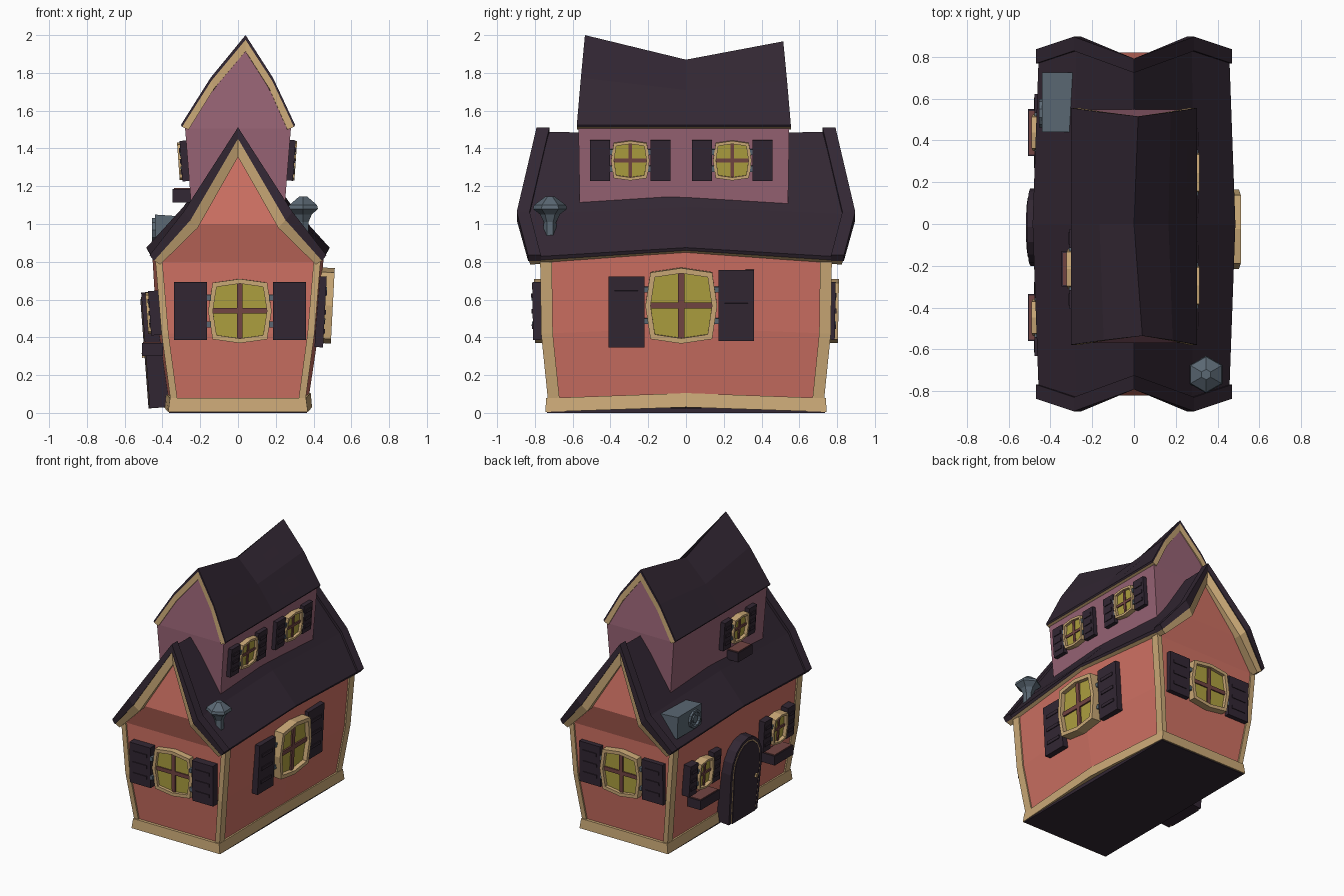
import bpy, bmesh, math
from mathutils import Matrix, Vector

if "Cube" in bpy.data.objects:
    bpy.data.objects.remove(bpy.data.objects["Cube"])

def material(name, rgb):
    m = bpy.data.materials.new(name)
    m.diffuse_color = (*rgb, 1)
    m.use_nodes = True
    m.node_tree.nodes["Principled BSDF"].inputs["Base Color"].default_value = m.diffuse_color
    return m

CORAL = material("coral wall", (0.62, 0.165, 0.125))
MAUVE = material("mauve wall", (0.31, 0.125, 0.175))
DARK = material("dark plum", (0.032, 0.02, 0.033))
GOLD = material("tan trim", (0.60, 0.40, 0.185))
GLASS = material("yellow glass", (0.42, 0.35, 0.05))
BROWN = material("brown wood", (0.17, 0.06, 0.055))
GREY = material("blue grey metal", (0.105, 0.14, 0.175))
I = Matrix.Identity(4)

def build(name, verts, faces, mat, M=I):
    bm = bmesh.new()
    vs = [bm.verts.new(M @ Vector(v)) for v in verts]
    for f in faces:
        bm.faces.new([vs[i] for i in f])
    bmesh.ops.remove_doubles(bm, verts=bm.verts, dist=1e-5)
    bmesh.ops.recalc_face_normals(bm, faces=bm.faces)
    me = bpy.data.meshes.new(name)
    bm.to_mesh(me)
    bm.free()
    me.materials.append(mat)
    ob = bpy.data.objects.new(name, me)
    bpy.context.collection.objects.link(ob)
    return ob

def loft(name, rings, mat, M=I, closed=False):
    """Skin rings of equal even length; the ends are capped with a ladder of quads."""
    n, k = len(rings[0]), len(rings)
    faces = []
    for r in range(k if closed else k - 1):
        a, b = r * n, (r + 1) % k * n
        faces += [(a + i, a + (i + 1) % n, b + (i + 1) % n, b + i) for i in range(n)]
    if not closed:
        for o in (0, (k - 1) * n):
            faces += [(o + i, o + i + 1, o + n - 2 - i, o + n - 1 - i) for i in range(n // 2 - 1)]
    return build(name, [p for r in rings for p in r], faces, mat, M)

def box(name, lo, hi, mat, M=I):
    rings = [[(x, lo[1], lo[2]), (x, hi[1], lo[2]), (x, hi[1], hi[2]), (x, lo[1], hi[2])] for x in (lo[0], hi[0])]
    return loft(name, rings, mat, M)

def prism(name, loop, d, mat, M=I, d0=0):
    """Plate in the local x-z plane, standing d out of the wall (local -y)."""
    n = len(loop)
    v = [(x, -d0, z) for x, z in loop] + [(x, -d, z) for x, z in loop]
    f = [tuple(range(n)), tuple(range(n, 2 * n))]
    f += [(i, (i + 1) % n, n + (i + 1) % n, n + i) for i in range(n)]
    return build(name, v, f, mat, M)

def place(loc, ang, tilt=0):
    return (Matrix.Translation(loc) @ Matrix.Rotation(math.radians(ang), 4, 'Z')
            @ Matrix.Rotation(math.radians(tilt), 4, 'X'))

def full(half, s, off=0):
    """Mirror a half profile of (x, y, z); s picks the house end, off moves it along y."""
    pts = [(x, s * (y + off), z) for x, y, z in half]
    return [(-x, y, z) for x, y, z in pts] + pts[::-1]

def slab(over, under, s, off=0):
    a, b = full(over, s, off), full(under, s, off)
    return a + b[::-1]

# Main walls: bulging and widest at mid length
wall_end = [(.34, .715, .03), (.393, .755, .42), (.425, .76, .80), (.23, .82, 1.0), (0, .745, 1.40)]
wall_mid = [(.37, 0, .05), (.43, 0, .45), (.455, 0, .855), (.26, 0, 1.04), (0, 0, 1.40)]
loft("main_walls", [full(wall_end, -1), full(wall_mid, 0), full(wall_end, 1)], CORAL)

# Base band and dark floor
base_end = [(.37, .745, .005), (.36, .74, .078)]
base_mid = [(.392, 0, .03), (.385, 0, .105)]
loft("base_band", [full(base_end, -1), full(base_mid, 0), full(base_end, 1)], GOLD)
box("floor", (-.365, -.735, 0), (.365, .735, .025), DARK)

# Corner posts
for sx in (-1, 1):
    for sy in (-1, 1):
        loft("corner_post", [[(sx * (x + a), sy * (y + b), z) for a, b in
                              ((-.025, -.05), (.012, -.05), (.012, .012), (-.025, .012))]
                             for x, y, z in wall_end[:3]], GOLD)

# Main roof: dark skin, trim layer below it, raised end rims
skin = [(.455, .83, .825), (.275, .89, 1.05), (0, .785, 1.49)]
trim = [(.445, .83, .805), (.252, .89, 1.02), (0, .785, 1.452)]
soffit = [(.412, .825, .785), (.213, .875, .98), (0, .778, 1.355)]
skin_mid = [(.485, 0, .875), (.29, 0, 1.09), (0, 0, 1.47)]
trim_mid = [(.478, 0, .86), (.27, 0, 1.06), (0, 0, 1.43)]
soffit_mid = [(.445, 0, .845), (.24, 0, 1.02), (0, 0, 1.36)]
rim = [(.468, .83, .835), (.288, .89, 1.065), (0, .785, 1.512)]
loft("main_roof", [slab(skin, trim, -1), slab(skin_mid, trim_mid, 0), slab(skin, trim, 1)], DARK)
loft("main_roof_trim", [slab(trim, soffit, -1), slab(trim_mid, soffit_mid, 0), slab(trim, soffit, 1)], GOLD)
for s in (-1, 1):
    loft("roof_end_rim", [slab(rim, trim, s, .006), slab(rim, trim, s, -.062)], DARK)

# Upper storey: arched sections (eave y, ridge y, ridge z, ridge x) front, middle, back
stations = [(-.578, -.535, 2.0, .04), (0, 0, 1.87, 0), (.555, .515, 1.967, .02)]

def arc(st, w, z0, drop):
    y0, y1, zr, rx = st
    zr -= drop
    side = lambda s: ((s * w + rx) / 2 + s * .014, (y0 + y1) / 2, (z0 + zr) / 2 + .012)
    return [(-w, y0, z0), side(-1), (rx, y1, zr), side(1), (w, y0, z0)]

def upper_layer(name, a, b, mat):
    loft(name, [arc(st, *a) + arc(st, *b)[::-1] for st in stations], mat)

upper_layer("upper_roof", (.302, 1.525, 0), (.296, 1.514, .025), DARK)
upper_layer("upper_roof_trim", (.296, 1.514, .025), (.262, 1.499, .085), GOLD)
loft("upper_walls", [[(-.24, y0 * .97, 1.0), (-.28, y0 * .985, 1.505), (rx, y1 * .985, zr - .06),
                      (rx, y1 * .985, zr - .06), (.28, y0 * .985, 1.505), (.24, y0 * .97, 1.0)]
                     for y0, y1, zr, rx in stations], MAUVE)

# Windows with bulged frame, cross bars, shutters and optional planter
def octagon(a, b):
    return [(a, 0), (.86 * a, .88 * b), (0, b), (-.86 * a, .88 * b),
            (-a, 0), (-.86 * a, -.88 * b), (0, -b), (.86 * a, -.88 * b)]

def window(name, loc, ang, a, b, sw, sh, tilt=3, depth=.045, leaf=.04, drop=0, planter=0):
    M = place(loc, ang, tilt)
    t = .13 * a + .003
    rings = [[(x, .02, z), (x, -depth, z), (u, -depth, w), (u, .02, w)]
             for (x, z), (u, w) in zip(octagon(a, b), octagon(a - t, b - t))]
    loft(name + "_frame", rings, GOLD, M, closed=True)
    prism(name + "_glass", octagon(a - t * .8, b - t * .8), depth * .5, GLASS, M)
    m, d = .075 * a + .002, depth * .68
    box(name + "_bar", (-m, -d, t - b), (m, 0, b - t), BROWN, M)
    box(name + "_bar", (t - a, -d, -m), (a - t, 0, m), BROWN, M)
    for s in (-1, 1):
        cx, cz = s * (a + sw / 2 + .006), (-drop if s < 0 else 0)
        box(name + "_shutter", (cx - sw / 2, -leaf, cz - sh / 2), (cx + sw / 2, .02, cz + sh / 2), DARK, M)
        for k in (-1, 0, 1):
            z = cz + k * sh * .27
            box(name + "_slat", (cx - sw * .33, -leaf - .006, z - .012), (cx + sw * .33, -leaf, z + .012), DARK, M)
        for k in (-1, 1):
            hx, hz = s * (a - .004), k * b * .42
            box(name + "_hinge", (hx - .01, -leaf - .004, hz - .015), (hx + .01, 0, hz + .015), GREY, M)
    if planter:
        h, top = planter / 2, -b - .05
        P = place(loc, ang)
        box(name + "_planter", (-h, -.08, top - .07), (h, .03, top), DARK, P)
        box(name + "_planter_fill", (-h + .008, -.074, top - .01), (h - .008, .02, top + .006), BROWN, P)

window("front_window", (.01, -.757, .54), 0, .168, .17, .175, .305, 1, .045, .055)
window("back_window", (-.01, .757, .54), 180, .168, .17, .175, .305, 1, .05, .033)
window("right_window", (.437, -.025, .57), 90, .19, .2, .19, .375, 3, .065, .025, .035)
for y in (-.295, .245):
    window("upper_right_window", (.264, y, 1.338), 90, .102, .105, .105, .215, 4, .042, .034)
window("upper_left_window", (-.266, -.215, 1.335), -90, .095, .1, .09, .215, 4, .05, .036, 0, .17)
for y in (-.447, .437):
    window("left_window", (-.428, y, .53), -90, .088, .11, .09, .235, 4, .055, .04, 0, .225)

# Arched door with a thin trim line round it
def arch(g):
    top = [((.185 + g) * math.cos(t), .39 + (.225 + g) * math.sin(t))
           for t in (math.pi * i / 8 for i in range(9))]
    return [(.17 + g, 0)] + top + [(-.17 - g, 0)]

D = place((-.385, -.015, .03), -90, 4.3)
prism("door_surround", arch(0), .082, DARK, D, -.02)
loft("door_trim", [[(x, -.07, z), (x, -.084, z), (u, -.084, w), (u, -.07, w)]
                   for (x, z), (u, w) in zip(arch(-.024), arch(-.032))], GOLD, D)
prism("door_panel", arch(-.034), .089, DARK, D)
box("door_knob", (.10, -.103, .27), (.12, -.085, .295), GOLD, D)

# Six-sided chimney with a flared cap
loft("chimney", [[(.345 + r * math.sin(math.pi * i / 3), -.72 + r * math.cos(math.pi * i / 3), z) for i in range(6)]
                 for z, r in ((.86, .035), (1.01, .033), (1.05, .052), (1.08, .09), (1.1, .085), (1.145, .025))], GREY)

# Air unit on the left roof slope, with a round fan
loft("air_unit", [[(-.435, y, .885), (-.29, y, .885), (-.295, y, 1.04), (-.44, y, 1.05)] for y in (.44, .725)], GREY)
F = place((-.437, .53, .968), -90)
circle = lambda r: [(r * math.cos(math.pi * i / 5), r * math.sin(math.pi * i / 5)) for i in range(10)]
loft("fan_ring", [[(x, 0, z), (x, -.018, z), (u, -.018, w), (u, 0, w)]
                  for (x, z), (u, w) in zip(circle(.068), circle(.052))], GREY, F, closed=True)
prism("fan_hub", circle(.028), .015, GREY, F)
